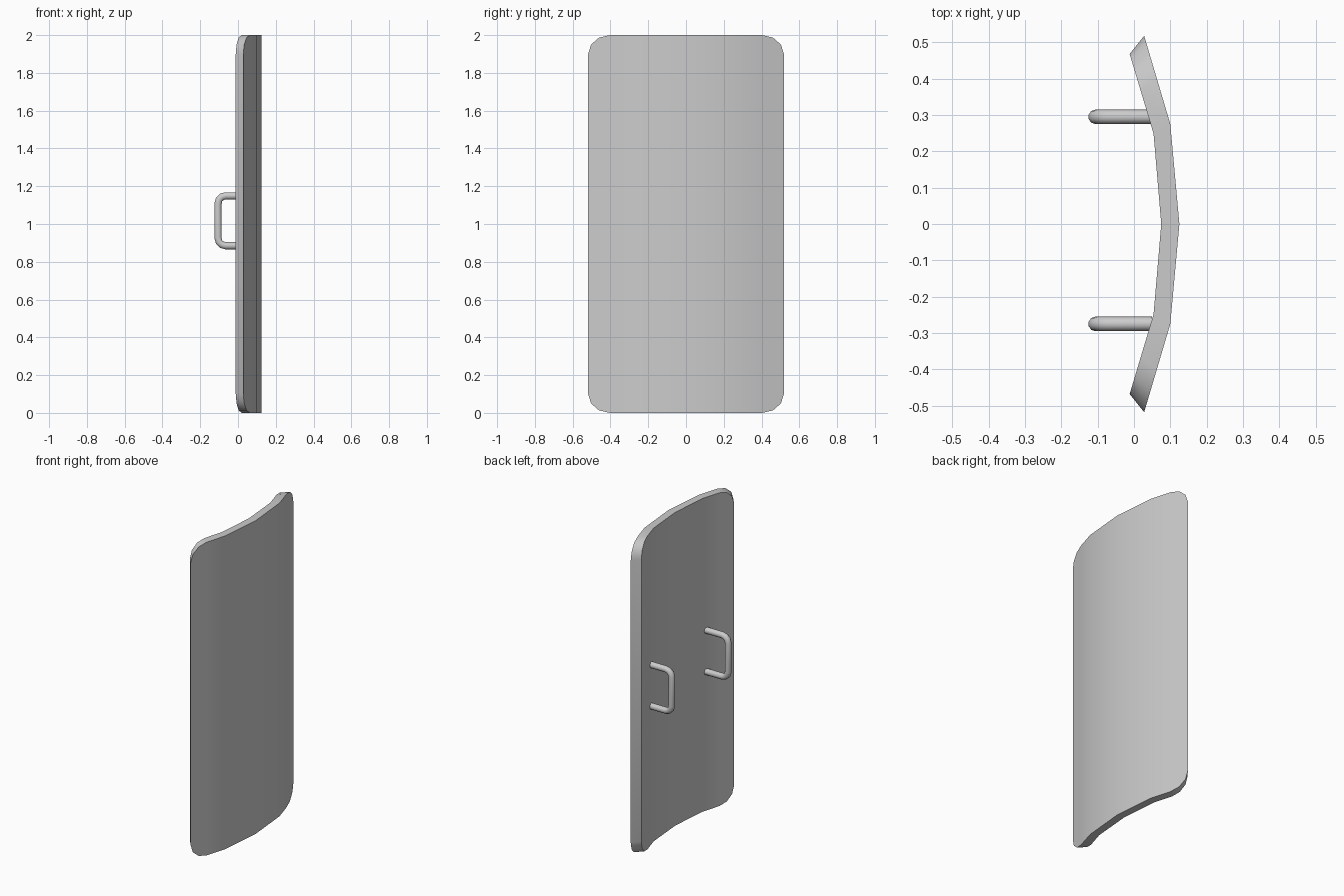
import bpy, bmesh, math

if "Cube" in bpy.data.objects:
    bpy.data.objects.remove(bpy.data.objects["Cube"])

HALF_W, RY, RZ = 0.518, 0.115, 0.10   # half width and corner radii


def lerp_profile(y, pts):
    """Depth x on a mirrored polyline of (y, x) points."""
    y = abs(y)
    for (y0, x0), (y1, x1) in zip(pts, pts[1:]):
        if y <= y1 + 1e-6:
            return x0 + (x1 - x0) * (y - y0) / (y1 - y0)
    return pts[-1][1]


OUTER = [(0, 0.125), (0.275, 0.10), (HALF_W, 0.028)]
INNER = [(0, 0.075), (0.248, 0.054), (0.468, -0.012)]
INNER_SCALE = 0.468 / HALF_W

# Columns across the shield: y position and half height (rounded corners)
half = [(0, 1.0), (0.275, 1.0)]
for i in range(4):
    a = math.radians(90 - 30 * i)
    half.append((HALF_W - RY + RY * math.cos(a), 1 - RZ + RZ * math.sin(a)))
columns = [(-y, h) for y, h in reversed(half[1:])] + half

# Curved shield plate: outer skin, inner skin and rim
bm = bmesh.new()
cols = []
for y, h in columns:
    yi = y * INNER_SCALE
    xo, xi = lerp_profile(y, OUTER), lerp_profile(yi, INNER)
    cols.append([bm.verts.new(p) for p in (
        (xo, y, 1 - h), (xo, y, 1 + h), (xi, yi, 1 + h), (xi, yi, 1 - h))])
for a, b in zip(cols, cols[1:]):
    for k in range(4):
        n = (k + 1) % 4
        bm.faces.new((a[k], b[k], b[n], a[n]))
bm.faces.new(cols[0])
bm.faces.new(cols[-1])
bmesh.ops.recalc_face_normals(bm, faces=bm.faces)
mesh = bpy.data.meshes.new("shield_plate")
bm.to_mesh(mesh)
bm.free()
plate = bpy.data.objects.new("shield_plate", mesh)
bpy.context.collection.objects.link(plate)
bpy.context.view_layer.objects.active = plate
plate.select_set(True)
bpy.ops.object.shade_smooth_by_angle(angle=math.radians(35))


# Bent tube handles on the inner side
def handle(name, y):
    top = [(0.05, 0.132), (-0.065, 0.132), (-0.085, 0.127),
           (-0.100, 0.113), (-0.106, 0.09)]
    path = top + [(x, -z) for x, z in reversed(top)]
    curve = bpy.data.curves.new(name, 'CURVE')
    curve.dimensions = '3D'
    curve.bevel_depth = 0.02
    curve.bevel_resolution = 3
    curve.use_fill_caps = True
    spline = curve.splines.new('POLY')
    spline.points.add(len(path) - 1)
    for p, (x, z) in zip(spline.points, path):
        p.co = (x, y, 1.017 + z, 1)
    spline.use_smooth = True
    bpy.context.collection.objects.link(bpy.data.objects.new(name, curve))


handle("left_handle", 0.295)
handle("right_handle", -0.275)
